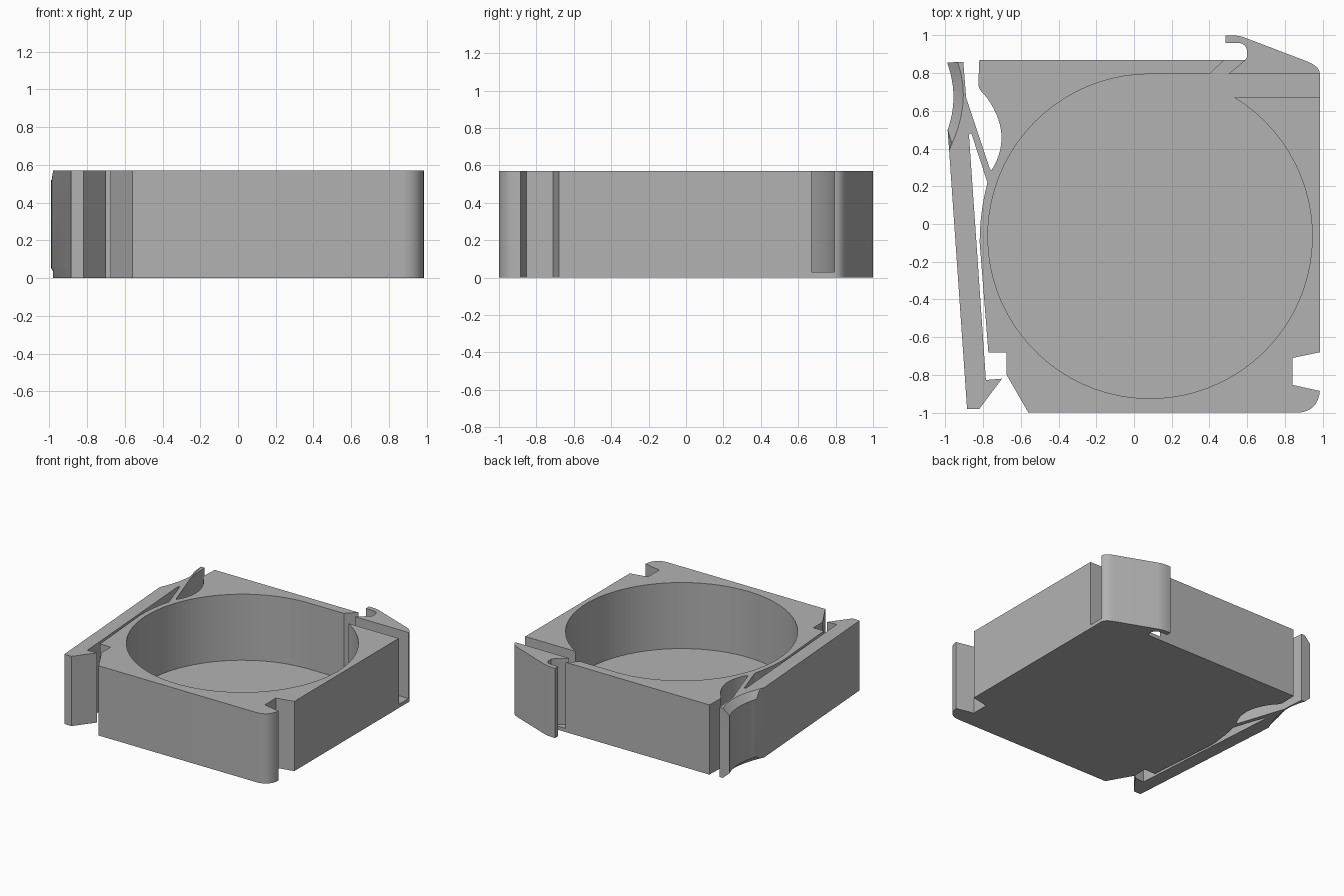
import bpy, bmesh, math
from mathutils import Vector

if "Cube" in bpy.data.objects:
    bpy.data.objects.remove(bpy.data.objects["Cube"])

H = 0.57       # overall height
FLOOR = 0.03   # floor thickness
CHAMFER = 0.05

grey = bpy.data.materials.new("plain grey")
grey.use_nodes = True
grey.diffuse_color = (0.45, 0.45, 0.45, 1)
grey.node_tree.nodes["Principled BSDF"].inputs["Base Color"].default_value = (0.45, 0.45, 0.45, 1)


def curve(a, m, b, n=10):
    """Points of a smooth arc from a to b passing through m."""
    a, m, b = Vector(a), Vector(m), Vector(b)
    c = 2 * m - (a + b) / 2
    return [tuple(a * (1 - t) ** 2 + c * 2 * t * (1 - t) + b * t * t)
            for t in (i / n for i in range(n + 1))]


def loft(name, layers):
    """Solid through equal-length outlines, each given with its height."""
    bm = bmesh.new()
    rings = [[bm.verts.new((x, y, z)) for x, y in pts] for z, pts in layers]
    bm.faces.new(rings[0])
    bm.faces.new(rings[-1])
    n = len(rings[0])
    for low, high in zip(rings, rings[1:]):
        for i in range(n):
            j = (i + 1) % n
            bm.faces.new((low[i], low[j], high[j], high[i]))
    bmesh.ops.recalc_face_normals(bm, faces=bm.faces)
    mesh = bpy.data.meshes.new(name)
    bm.to_mesh(mesh)
    bm.free()
    mesh.materials.append(grey)
    obj = bpy.data.objects.new(name, mesh)
    bpy.context.collection.objects.link(obj)
    return obj


def select(obj):
    bpy.ops.object.select_all(action='DESELECT')
    obj.select_set(True)
    bpy.context.view_layer.objects.active = obj


# Case outline, counter-clockwise from the front left corner
case_outline = (
    [(-0.56, -1)]
    + curve((0.875, -1), (0.953, -0.966), (0.985, -0.885))
    + [(0.84, -0.853), (0.84, -0.71), (0.985, -0.68),
       (0.985, 0.795), (0.5, 0.795), (0.59, 0.87), (-0.82, 0.87)]
    + curve((-0.825, 0.75), (-0.818, 0.715), (-0.793, 0.685), 4)
    + curve((-0.78, 0.67), (-0.703, 0.475), (-0.755, 0.285), 14)
    + curve((-0.777, 0.22), (-0.808, 0.06), (-0.818, -0.1), 8)
    + [(-0.772, -0.68), (-0.675, -0.68), (-0.675, -0.8)]
)
case = loft("case", [(0, case_outline), (H, case_outline)])

# Round well with a side channel and a slanted slit
CX, CY, R = 0.085, -0.065, 0.86
end = 360 + math.degrees(math.asin((0.67 - CY) / R))
STEPS = 72
well_outline = []
for i in range(STEPS + 1):
    a = math.radians(90 + (end - 90) * i / STEPS)
    well_outline.append((CX + R * math.cos(a), CY + R * math.sin(a)))
well_outline += [(1.1, 0.67), (1.1, 0.83), (0.7, 0.83), (0.7, 0.93),
                 (0.544, 0.93), (0.4, 0.795)]
well = loft("well_cutter", [(FLOOR, well_outline), (H + 0.1, well_outline)])
well.hide_render = True

cut = case.modifiers.new("well", 'BOOLEAN')
cut.operation = 'DIFFERENCE'
cut.solver = 'EXACT'
cut.object = well
select(case)
bpy.ops.object.modifier_apply(modifier=cut.name)
bpy.data.objects.remove(well)

# Hook standing off the back corner
hook_outline = (
    [(0.5, 0.795), (0.985, 0.795)]
    + curve((0.985, 0.8), (0.965, 0.835), (0.915, 0.863), 8)
    + curve((0.595, 0.985), (0.545, 0.998), (0.485, 1.0), 6)
    + [(0.485, 0.96)]
    + curve((0.55, 0.96), (0.585, 0.948), (0.6, 0.915), 6)
    + [(0.6, 0.885), (0.59, 0.87)]
)
hook = loft("hook", [(0, hook_outline), (H, hook_outline)])


# Latch lever with a scooped, chamfered thumb grip
def lever_outline(grip):
    return ([(-0.755, 0.285), (-0.765, 0.295), (-0.89, 0.67), (-0.905, 0.86)]
            + grip
            + [(-0.98, 0.39), (-0.885, -0.98), (-0.82, -0.98), (-0.7, -0.82),
               (-0.785, -0.827), (-0.875, 0.475), (-0.862, 0.48), (-0.777, 0.22)])


full = lever_outline(curve((-0.99, 0.855), (-0.957, 0.675), (-0.988, 0.5), 12))
inset = lever_outline(curve((-0.936, 0.859), (-0.906, 0.65), (-0.965, 0.425), 12))
lever = loft("latch_lever", [(0, inset), (CHAMFER, full), (H - CHAMFER, full), (H, inset)])

for part in (case, hook, lever):
    select(part)
    bpy.ops.object.shade_smooth_by_angle(angle=math.radians(25))
